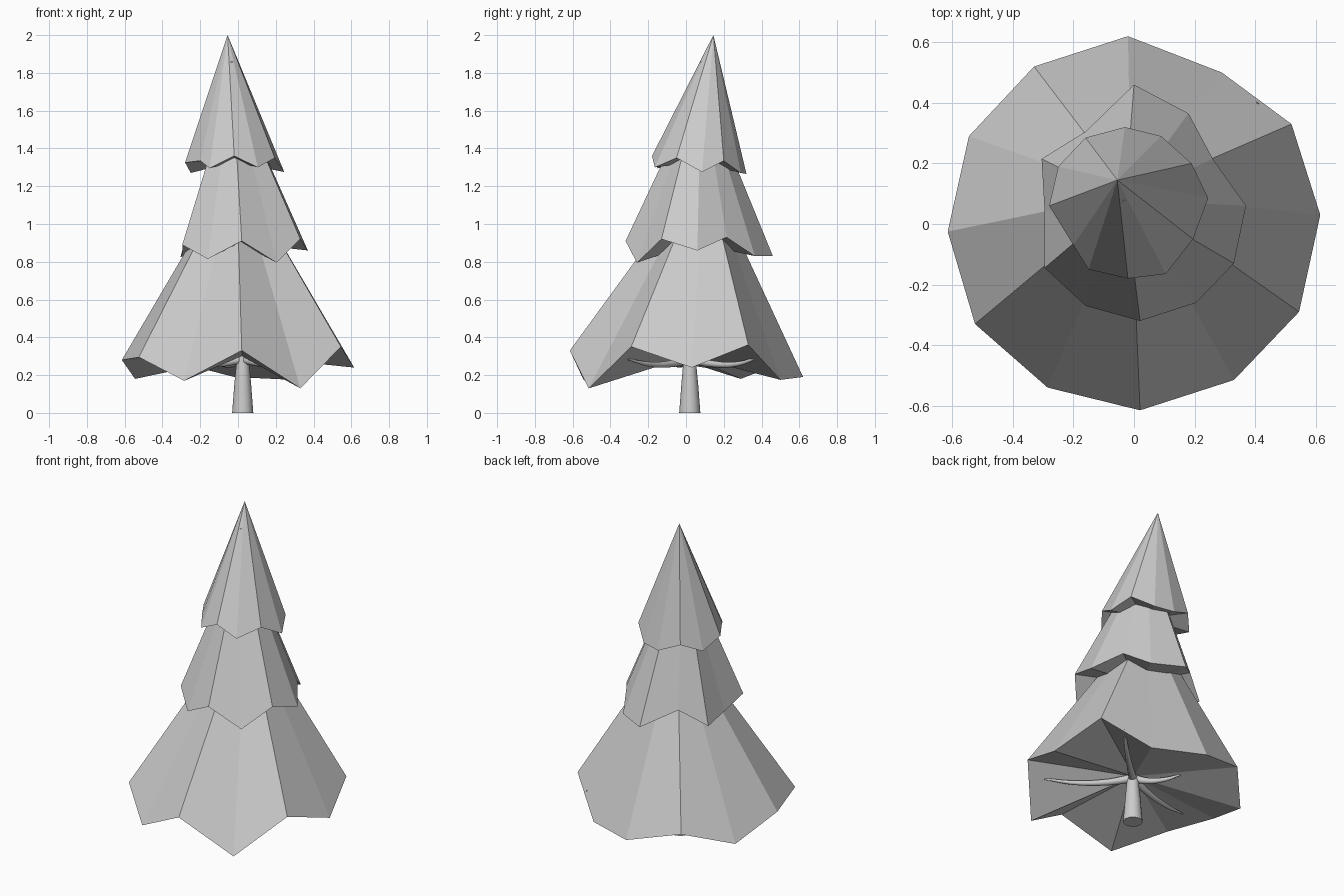
import bpy, bmesh

if "Cube" in bpy.data.objects:
    bpy.data.objects.remove(bpy.data.objects["Cube"])


def tier(name, apex, rim, under):
    """Jagged twelve-sided cone with a shallow faceted underside."""
    bm = bmesh.new()
    top = bm.verts.new(apex)
    bottom = bm.verts.new(under)
    ring = [bm.verts.new(p) for p in rim]
    for a, b in zip(ring, ring[1:] + ring[:1]):
        bm.faces.new((a, b, top))
        bm.faces.new((b, a, bottom))
    bmesh.ops.recalc_face_normals(bm, faces=bm.faces)
    mesh = bpy.data.meshes.new(name)
    bm.to_mesh(mesh)
    bm.free()
    bpy.context.collection.objects.link(bpy.data.objects.new(name, mesh))


def limb(name, points):
    """Tapered round tube through (x, y, z, radius) points."""
    curve = bpy.data.curves.new(name, 'CURVE')
    curve.dimensions = '3D'
    curve.bevel_depth = 1
    curve.bevel_resolution = 4
    curve.use_fill_caps = True
    spline = curve.splines.new('BEZIER')
    spline.bezier_points.add(len(points) - 1)
    for bp, (x, y, z, r) in zip(spline.bezier_points, points):
        bp.co = (x, y, z)
        bp.radius = r
        bp.handle_left_type = bp.handle_right_type = 'AUTO'
    obj = bpy.data.objects.new(name, curve)
    bpy.context.collection.objects.link(obj)
    bpy.ops.object.select_all(action='DESELECT')
    obj.select_set(True)
    bpy.context.view_layer.objects.active = obj
    bpy.ops.object.convert(target='MESH')
    bpy.ops.object.shade_smooth_by_angle()


# Foliage tiers, rim points counter-clockwise from the front
tier("lower_foliage", (-.01, .10, 1.31), [
    (.02, -.615, .33), (.33, -.515, .13), (.545, -.29, .35), (.615, .03, .24),
    (.52, .33, .36), (.29, .50, .175), (-.02, .62, .19), (-.33, .52, .27),
    (-.545, .29, .18), (-.615, -.025, .28), (-.525, -.33, .295), (-.285, -.54, .17)],
    (.02, .02, .30))
tier("middle_foliage", (-.03, .08, 1.76), [
    (.02, -.32, .91), (.205, -.26, .795), (.33, -.13, .92), (.37, .06, .86),
    (.26, .215, .93), (.18, .365, .83), (0, .46, .83), (-.16, .305, .92),
    (-.305, .215, .825), (-.295, .04, .85), (-.295, -.145, .89), (-.16, -.27, .815)],
    (.01, .05, .90))
tier("upper_foliage", (-.055, .145, 2.0), [
    (-.02, -.18, 1.36), (.105, -.165, 1.30), (.195, -.05, 1.35), (.245, .085, 1.275),
    (.19, .20, 1.335), (.09, .29, 1.27), (-.03, .32, 1.265), (-.16, .285, 1.32),
    (-.25, .19, 1.27), (-.28, .06, 1.325), (-.20, -.07, 1.335), (-.15, -.15, 1.295)],
    (-.02, .07, 1.33))

# Trunk running up through the tree
limb("trunk", [(.025, .02, 0, .056), (.025, .02, .12, .047), (.025, .02, .27, .034),
               (.01, .04, .9, .025), (-.035, .08, 1.86, .005)])

# Low branches just beneath the bottom foliage
for i, (tx, ty, tz) in enumerate([(.41, -.31, .285), (.41, .40, .30),
                                  (-.15, .23, .28), (-.44, -.10, .28)]):
    dx, dy = tx - .025, ty - .02
    limb("branch_%d" % (i + 1), [
        (.025, .02, .285, .024),
        (.025 + dx * .3, .02 + dy * .3, .26, .018),
        (.025 + dx * .65, .02 + dy * .65, .258, .013),
        (tx, ty, tz, .005)])
